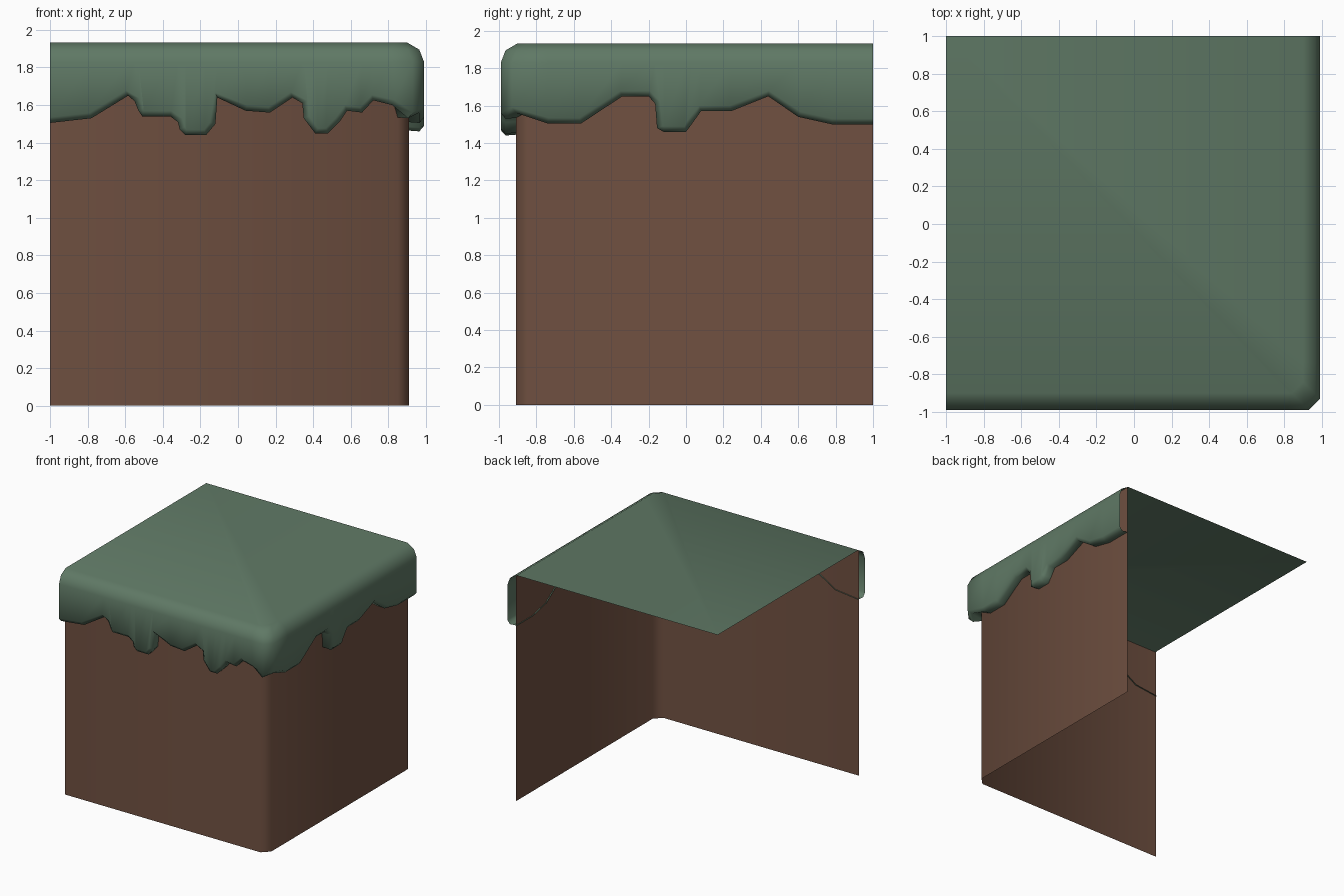
import bpy, bmesh
from mathutils import Vector

if "Cube" in bpy.data.objects:
    bpy.data.objects.remove(bpy.data.objects["Cube"])


def material(name, rgb):
    m = bpy.data.materials.new(name)
    m.diffuse_color = (*rgb, 1)
    m.use_nodes = True
    m.node_tree.nodes["Principled BSDF"].inputs["Base Color"].default_value = m.diffuse_color
    return m


def corner_point(side, u, d, z):
    """Point on the front (side 0) or right (side 1) wall at offset d, corner clipped."""
    lim = d - 0.06
    return (min(u, lim), -d, z) if side == 0 else (d, max(u, -lim), z)


def finish(name, bm, mat, angle):
    me = bpy.data.meshes.new(name)
    bm.to_mesh(me)
    bm.free()
    ob = bpy.data.objects.new(name, me)
    bpy.context.collection.objects.link(ob)
    me.materials.append(mat)
    bpy.ops.object.select_all(action='DESELECT')
    ob.select_set(True)
    bpy.context.view_layer.objects.active = ob
    bpy.ops.object.shade_smooth_by_angle(angle=angle)
    return ob


def skin(bm, columns):
    """Quads between neighbouring columns of points, bottom to top."""
    cols = [[bm.verts.new(p) for p in c] for c in columns]
    for a, b in zip(cols, cols[1:]):
        for j in range(len(a) - 1):
            bm.faces.new((a[j], b[j], b[j + 1], a[j + 1]))
    return cols


grass = material("grass", (0.115, 0.19, 0.13))
earth = material("earth", (0.16, 0.08, 0.052))

# earth walls: two open sides with a clipped corner
bm = bmesh.new()
plan = [(0, -1), (0, 1), (1, -1), (1, 1)]
skin(bm, [[corner_point(s, u, 0.91, z) for z in (0, 1.925)] for s, u in plan])
finish("earth_walls", bm, earth, 0.9)

# lower outline of the hanging grass on each side: (distance along wall, height)
front = [(-1, 1.505), (-.78, 1.53), (-.585, 1.65), (-.55, 1.62), (-.53, 1.57), (-.51, 1.54),
         (-.36, 1.54), (-.32, 1.51), (-.31, 1.47), (-.28, 1.44), (-.17, 1.44), (-.12, 1.50),
         (-.11, 1.64), (.04, 1.57), (.17, 1.56), (.29, 1.64), (.342, 1.61), (.35, 1.53),
         (.41, 1.45), (.48, 1.45), (.54, 1.51), (.58, 1.57), (.66, 1.56), (.72, 1.625),
         (.82, 1.60), (.93, 1.53)]
right = [(-.93, 1.56), (-.74, 1.505), (-.56, 1.505), (-.34, 1.65), (-.2, 1.65), (-.165, 1.61),
         (-.155, 1.48), (-.12, 1.46), (0, 1.46), (.03, 1.5), (.08, 1.57), (.24, 1.57),
         (.44, 1.65), (.6, 1.54), (.78, 1.5), (1, 1.5)]

# grass cover: rolled lip, hanging skirt, rounded shoulder, flat top
columns = []
for side, line in enumerate((front, right)):
    for i, (u, b) in enumerate(line):
        n = Vector((0, 1))
        if 0 < i < len(line) - 1:
            t = (Vector(line[i + 1]) - Vector(line[i - 1])).normalized()
            n = Vector((-t.y, t.x))
        profile = [(u, 0.90, b + 0.005), (u, 0.965, b),
                   (u + n.x * 0.03, 0.99, b + n.y * 0.03),
                   (u, 0.99, 1.83), (u, 0.965, 1.895), (u, 0.90, 1.933)]
        columns.append([corner_point(side, *p) for p in profile])
bm = bmesh.new()
cols = skin(bm, columns)
bm.faces.new([c[-1] for c in cols] + [bm.verts.new((-1, 1, 1.933))])
finish("grass_cover", bm, grass, 1.05)
